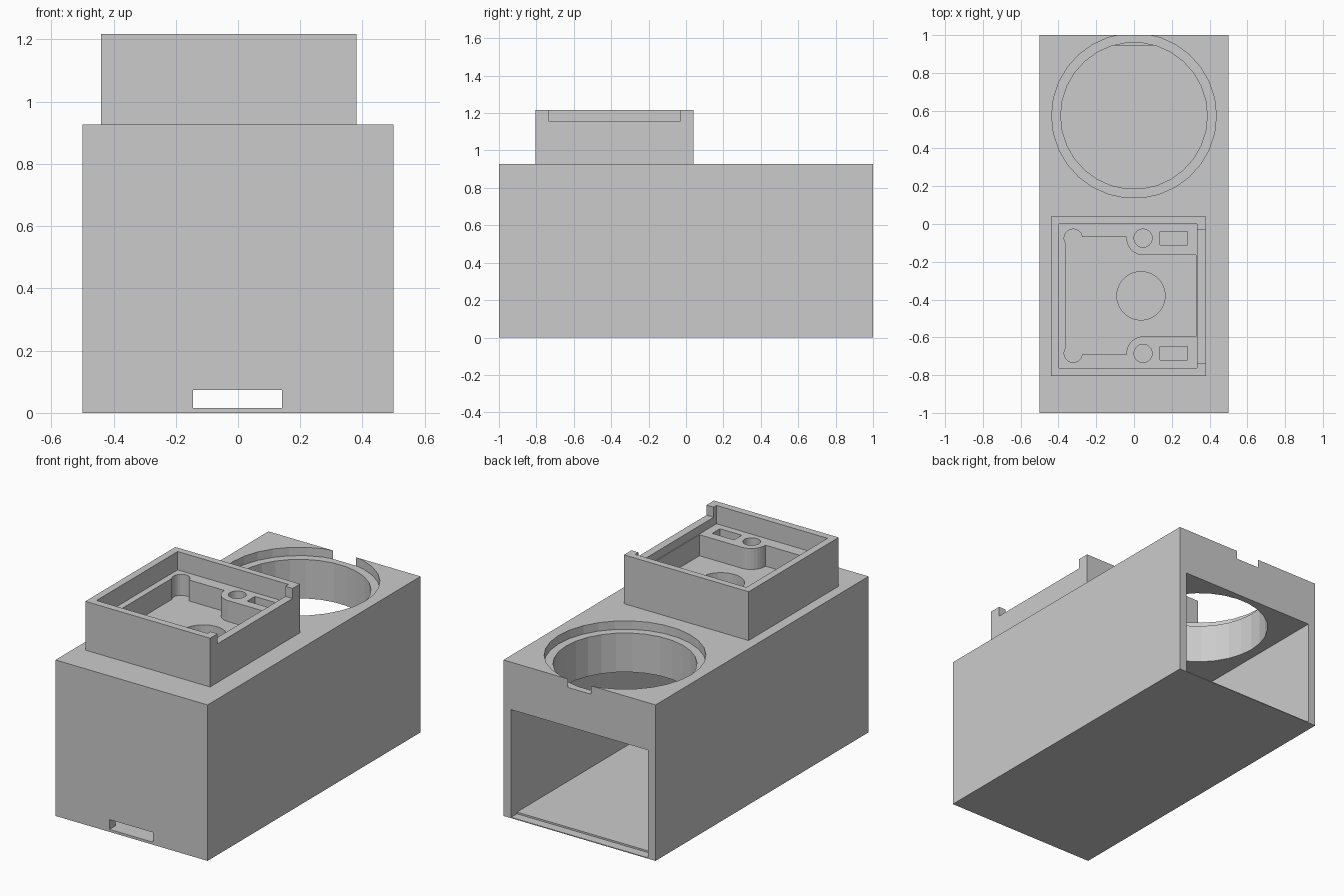
import bpy, bmesh
from math import radians, sin, cos

if "Cube" in bpy.data.objects:
    bpy.data.objects.remove(bpy.data.objects["Cube"], do_unlink=True)

grey = bpy.data.materials.new("plain grey")
grey.use_nodes = True
COLOUR = (0.6, 0.6, 0.6, 1)
grey.diffuse_color = COLOUR
grey.node_tree.nodes["Principled BSDF"].inputs["Base Color"].default_value = COLOUR


def prism(name, points, z0, z1):
    """Extrude a flat outline from z0 up to z1."""
    bm = bmesh.new()
    face = bm.faces.new([bm.verts.new((x, y, z0)) for x, y in points])
    top = bmesh.ops.extrude_face_region(bm, geom=[face])["geom"]
    for v in top:
        if isinstance(v, bmesh.types.BMVert):
            v.co.z = z1
    bmesh.ops.recalc_face_normals(bm, faces=bm.faces)
    mesh = bpy.data.meshes.new(name)
    bm.to_mesh(mesh)
    bm.free()
    mesh.materials.append(grey)
    obj = bpy.data.objects.new(name, mesh)
    bpy.context.collection.objects.link(obj)
    return obj


def rect(x0, x1, y0, y1):
    return [(x0, y0), (x1, y0), (x1, y1), (x0, y1)]


def arc(x, y, r, start=0, end=360, steps=30):
    count = steps if end - start == 360 else steps + 1
    angles = [radians(start + (end - start) * i / steps) for i in range(count)]
    return [(x + r * cos(a), y + r * sin(a)) for a in angles]


def combine(target, tool, operation="DIFFERENCE"):
    """Apply a boolean and discard the tool."""
    mod = target.modifiers.new("cut", "BOOLEAN")
    mod.operation = operation
    mod.solver = "EXACT"
    mod.object = tool
    bpy.context.view_layer.objects.active = target
    bpy.ops.object.modifier_apply(modifier=mod.name)
    bpy.data.objects.remove(tool, do_unlink=True)


def cut(outline, z0, z1):
    combine(body, prism("cutter", outline, z0, z1))


# Main housing with the raised tray box
TOP, RIM = 0.927, 1.217
body = prism("housing", rect(-0.5, 0.5, -1, 1), 0, TOP)
combine(body, prism("tray", rect(-0.44, 0.38, -0.805, 0.04), TOP - 0.1, RIM), "UNION")

# Inner chamber, open at the back with a low sill, and the front cable slot
cut(rect(-0.45, 0.45, -0.945, 1.1), 0.015, 0.645)
cut(rect(-0.45, 0.45, 0.945, 1.1), 0.005, 0.1)
cut(rect(-0.145, 0.142, -1.1, -0.9), 0.015, 0.073)

# Round opening with a shallow seat that breaks through the back edge
cut(arc(0, 0.573, 0.388), 0.5, 1)
cut(arc(0, 0.573, 0.436), TOP - 0.05, 1)

# Tray recess and the gap in its side wall
SHELF, FLOOR = 1.108, 0.983
cut(rect(-0.397, 0.333, -0.762, 0), SHELF, 1.3)
cut(rect(0.3, 0.5, -0.735, -0.03), 1.157, 1.3)

# Deep pocket with rounded bosses, symmetric about the tray centre line
MID = -0.38
upper = [(-0.36, -0.07), (-0.04, -0.07)]
upper += arc(0.05, -0.075, 0.09, 180, 270, 8) + [(0.328, -0.165)]
lower = [(x, 2 * MID - y) for x, y in reversed(upper)]
cut(upper + lower, FLOOR, 1.15)
cut(arc(0.037, MID, 0.128), 0.6, 1.05)

# Corner reliefs, screw holes and rectangular sockets on both sides
for side in (1, -1):
    y = MID + side * 0.305
    cut(arc(-0.322, y, 0.048), FLOOR, 1.15)
    cut(arc(0.048, y, 0.048), FLOOR, 1.15)
    cut(rect(0.138, 0.282, y - 0.036, y + 0.036), FLOOR, 1.15)

# Flat faces with smooth round bores left faceted
for polygon in body.data.polygons:
    polygon.use_smooth = False
    polygon.material_index = 0
